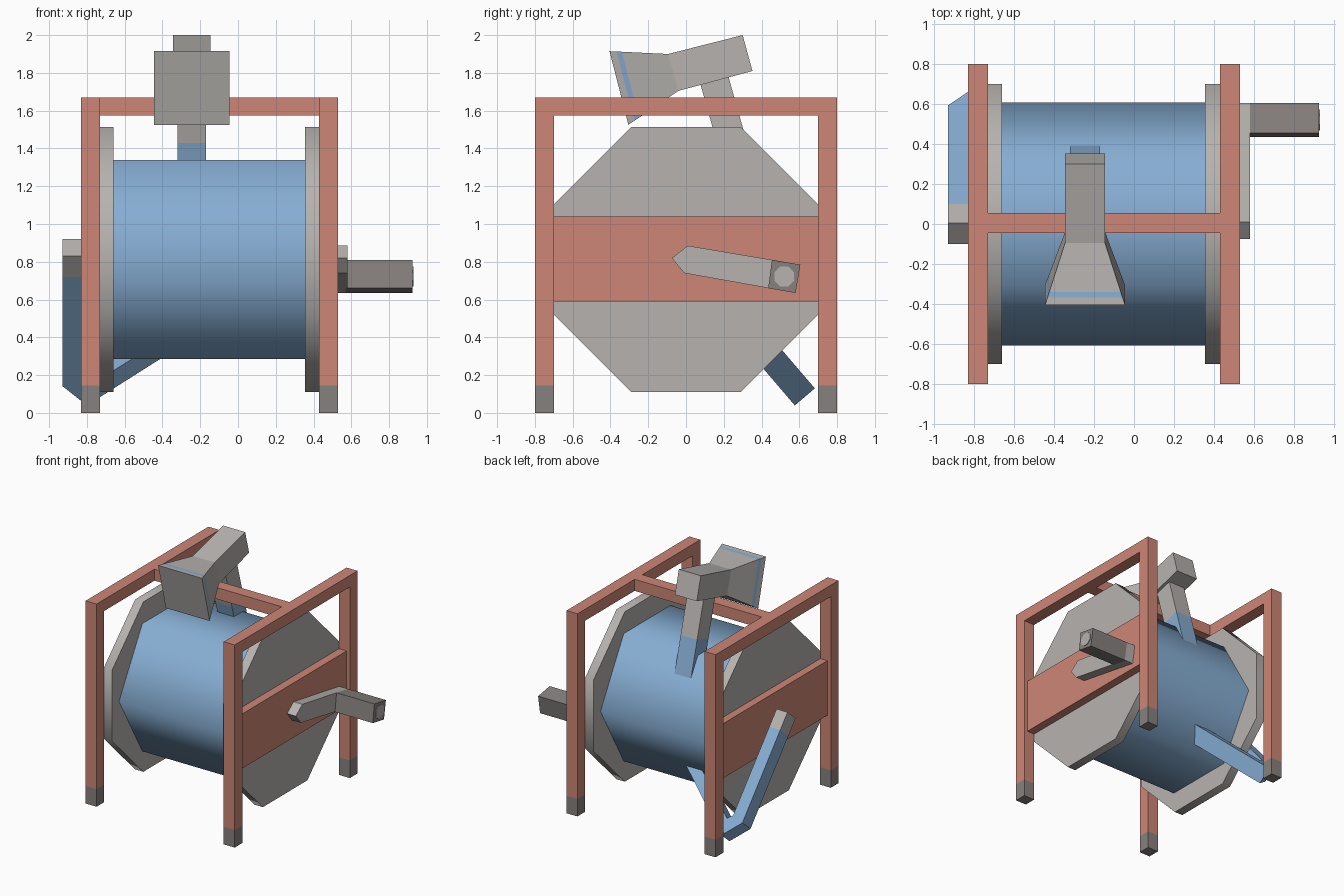
import bpy, bmesh, math
from mathutils import Vector

cube = bpy.data.objects.get("Cube")
if cube:
    bpy.data.objects.remove(cube, do_unlink=True)


def material(name, rgb):
    m = bpy.data.materials.new(name)
    m.use_nodes = True
    m.diffuse_color = (*rgb, 1)
    m.node_tree.nodes["Principled BSDF"].inputs["Base Color"].default_value = (*rgb, 1)
    return m


TERRACOTTA = material("terracotta", (0.61, 0.24, 0.18))
BLUE = material("hose blue", (0.24, 0.42, 0.65))
LIGHT = material("light grey", (0.47, 0.45, 0.43))
DARK = material("dark grey", (0.24, 0.22, 0.21))


def loft(name, rings, mats, caps=True, smooth=None):
    """Skin closed rings; mats gives one material per span between rings."""
    bm = bmesh.new()
    rows = [[bm.verts.new(p) for p in ring] for ring in rings]
    n = len(rows[0])
    slots = list(dict.fromkeys(mats))
    for a, b, mat in zip(rows, rows[1:], mats):
        for i in range(n):
            j = (i + 1) % n
            bm.faces.new((a[i], a[j], b[j], b[i])).material_index = slots.index(mat)
    if caps:
        bm.faces.new(rows[0]).material_index = slots.index(mats[0])
        bm.faces.new(rows[-1]).material_index = slots.index(mats[-1])
    bmesh.ops.recalc_face_normals(bm, faces=bm.faces)
    mesh = bpy.data.meshes.new(name)
    bm.to_mesh(mesh)
    bm.free()
    for m in slots:
        mesh.materials.append(m)
    ob = bpy.data.objects.new(name, mesh)
    bpy.context.collection.objects.link(ob)
    if smooth:
        bpy.ops.object.select_all(action='DESELECT')
        ob.select_set(True)
        bpy.context.view_layer.objects.active = ob
        bpy.ops.object.shade_smooth_by_angle(angle=math.radians(smooth))
    return ob


def slab(name, yz, x0, x1, mat, **kw):
    """Side outline in the YZ plane, extruded along x."""
    return loft(name, [[(x, y, z) for y, z in yz] for x in (x0, x1)], [mat], **kw)


def rect(y0, y1, z0, z1):
    return [(y0, z0), (y1, z0), (y1, z1), (y0, z1)]


def polygon(n, r, y, z, turn=0.0):
    angles = [turn + math.tau * i / n for i in range(n)]
    return [(y + r * math.cos(a), z + r * math.sin(a)) for a in angles]


# Frame: two leg frames with side panels and reel flanges
HUB = 0.812
for side, x0, disc_x, panel_x in (("left", 0.43, 0.355, 0.43), ("right", -0.83, -0.735, -0.80)):
    x1 = x0 + 0.1
    for end, y0 in (("front", -0.8), ("back", 0.7)):
        rings = [[(x0, y0, z), (x1, y0, z), (x1, y0 + 0.1, z), (x0, y0 + 0.1, z)]
                 for z in (0, 0.145, 1.575)]
        loft(f"{side}_{end}_leg", rings, [DARK, TERRACOTTA])
    slab(f"{side}_top_rail", rect(-0.8, 0.8, 1.575, 1.67), x0, x1, TERRACOTTA)
    slab(f"{side}_panel", rect(-0.7, 0.7, 0.59, 1.04), panel_x, panel_x + 0.07, TERRACOTTA)
    slab(f"{side}_flange", polygon(8, 0.758, 0, HUB, math.pi / 8),
         disc_x, disc_x + 0.075, LIGHT, smooth=50)
slab("cross_bar", rect(-0.045, 0.055, 1.575, 1.67), -0.73, 0.43, TERRACOTTA)

# Drum of wound hose
slab("drum", polygon(6, 0.607, 0, HUB), -0.66, 0.355, BLUE, caps=False, smooth=65)

# Crank arm and grip
slab("crank_arm", [(-0.075, 0.82), (-0.01, 0.74), (0.58, 0.635), (0.605, 0.785), (0.01, 0.885)],
     0.49, 0.58, LIGHT)
slab("crank_grip", [(0.435, 0.66), (0.58, 0.635), (0.605, 0.785), (0.455, 0.81)],
     0.57, 0.925, DARK)
slab("grip_cap", polygon(8, 0.057, 0.52, 0.722, math.pi / 8), 0.92, 0.93, LIGHT)

# Supply hose: square tube running down the side, then bent up into the drum
start = Vector((0, -0.047, 0.875))
along = Vector((0, 0.65, -0.76))
across = Vector((0, 0.053, 0.045))


def hose_ring(outer, inner):
    ring = []
    for (x, t), signs in ((outer, (1, -1)), (inner, (-1, 1))):
        ring += [start + along * t + across * s + Vector((x, 0, 0)) for s in signs]
    return ring


loft("supply_hose", [
    hose_ring((-0.93, 0), (-0.83, 0)),
    hose_ring((-0.93, 0.145), (-0.83, 0.145)),
    hose_ring((-0.93, 0.905), (-0.83, 0.87)),
    hose_ring((-0.80, 1.04), (-0.79, 0.905)),
    hose_ring((-0.20, 0.54), (-0.20, 0.42)),
], [LIGHT, BLUE, BLUE, BLUE])

# Spray neck rising out of the drum
down = Vector((0, 0.27, -0.96))
wide = Vector((0, 0.074, 0.021))
top = Vector((-0.245, 0.145, 1.78))
half = Vector((0.075, 0, 0))
loft("spray_neck", [
    [top + down * t + half * sx + wide * sy for sx, sy in ((-1, -1), (1, -1), (1, 1), (-1, 1))]
    for t in (0, 0.345, 0.75)
], [LIGHT, BLUE])


# Nozzle: square barrel, flaring to a wide mouth with a blue band
def nozzle_ring(upper, lower, w):
    (yu, zu), (yl, zl) = upper, lower
    return [Vector((-0.245 + s * w, y, z)) for s, y, z in
            ((-1, yu, zu), (1, yu, zu), (1, yl, zl), (-1, yl, zl))]


mouth = nozzle_ring((-0.405, 1.915), (-0.305, 1.525), 0.2)
throat = nozzle_ring((-0.095, 1.9), (-0.04, 1.705), 0.1)
back = nozzle_ring((0.3, 2.0), (0.352, 1.81), 0.1)
band = [[m.lerp(t, f) for m, t in zip(mouth, throat)] for f in (0.12, 0.21)]
loft("nozzle", [mouth, *band, throat, back], [LIGHT, BLUE, LIGHT, LIGHT])
